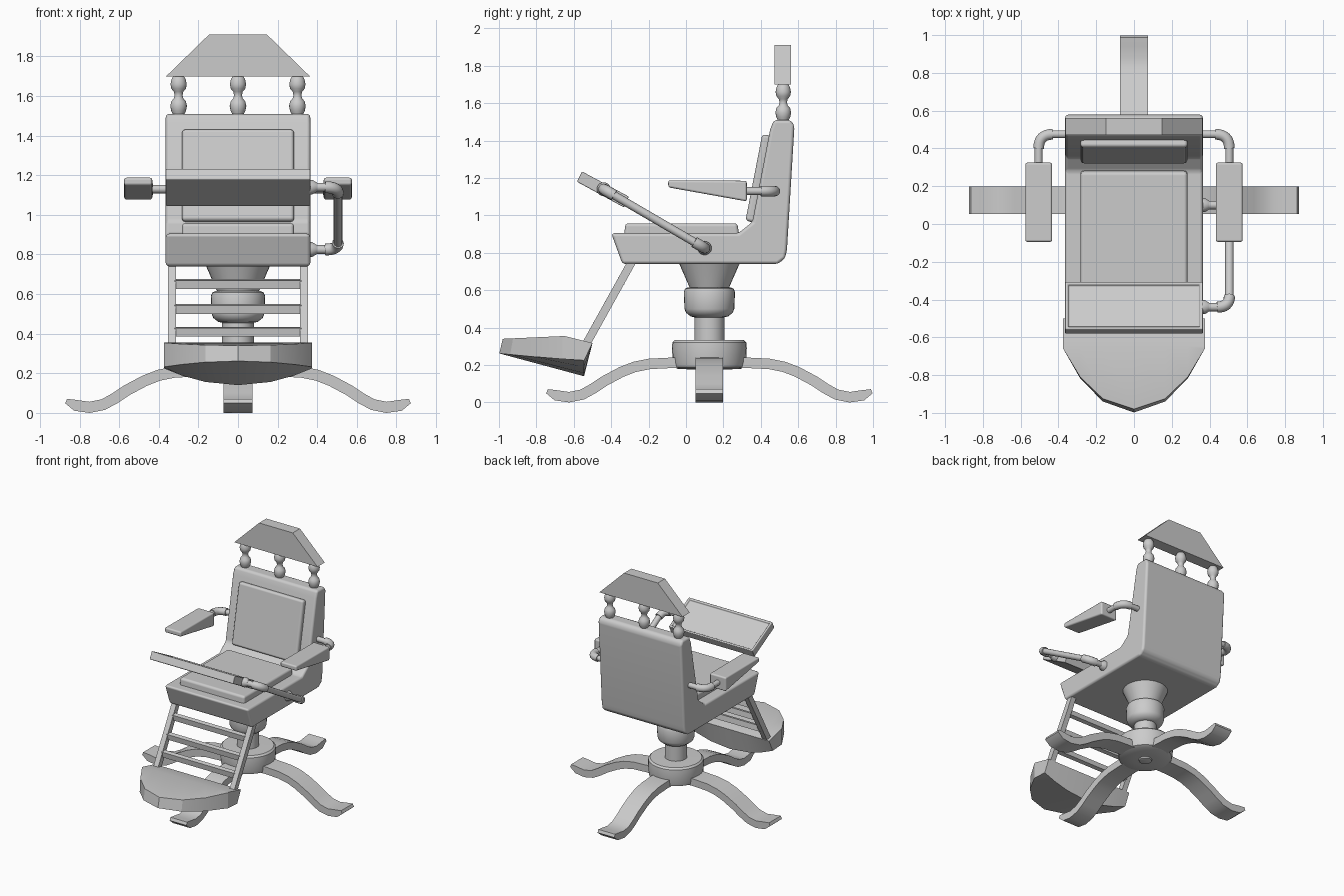
import bpy, bmesh, math
from mathutils import Vector

if "Cube" in bpy.data.objects:
    bpy.data.objects.remove(bpy.data.objects["Cube"])

CY = 0.125  # y of the pedestal axis


def finish(name, bm, bevel=0, angle=35, segments=3):
    bmesh.ops.recalc_face_normals(bm, faces=bm.faces)
    me = bpy.data.meshes.new(name)
    bm.to_mesh(me)
    bm.free()
    me.shade_smooth()
    me.set_sharp_from_angle(angle=math.radians(angle))
    ob = bpy.data.objects.new(name, me)
    bpy.context.collection.objects.link(ob)
    if bevel:
        m = ob.modifiers.new("bevel", 'BEVEL')
        m.width, m.segments = bevel, segments
        m.limit_method, m.angle_limit = 'ANGLE', math.radians(25)
        m.harden_normals = True
    return ob


def loft(rings):
    """Closed rings of equal size joined into a capped solid."""
    bm = bmesh.new()
    vs = [[bm.verts.new(p) for p in r] for r in rings]
    n = len(vs[0])
    for a, b in zip(vs, vs[1:]):
        for i in range(n):
            j = (i + 1) % n
            bm.faces.new((a[i], a[j], b[j], b[i]))
    bm.faces.new(vs[0])
    bm.faces.new(vs[-1])
    return bm


def prism(x0, x1, yz):
    return loft([[(x, y, z) for y, z in yz] for x in (x0, x1)])


def lathe(name, x, y, prof, n=32, angle=35):
    rings = [[(x + r * math.cos(2 * math.pi * i / n), y + r * math.sin(2 * math.pi * i / n), z)
              for i in range(n)] for r, z in prof]
    return finish(name, loft(rings), angle=angle)


def tube(name, pts, r):
    cu = bpy.data.curves.new(name, 'CURVE')
    cu.dimensions = '3D'
    cu.bevel_depth, cu.bevel_resolution, cu.use_fill_caps = r, 4, True
    sp = cu.splines.new('POLY')
    sp.points.add(len(pts) - 1)
    for p, c in zip(sp.points, pts):
        p.co = (*c, 1)
    sp.use_smooth = True
    ob = bpy.data.objects.new(name, cu)
    bpy.context.collection.objects.link(ob)


def elbow_pipe(name, pts, r, bend=0.06):
    """Straight pipes with thicker rounded elbows at the inner points."""
    pts = [Vector(p) for p in pts]
    for i, (a, b) in enumerate(zip(pts, pts[1:])):
        d = (b - a).normalized()
        s = a + d * bend * 0.8 if i else a
        e = b - d * bend * 0.8 if i < len(pts) - 2 else b
        tube(f"{name}_pipe_{i}", [s, e], r)
    for i, (a, b, c) in enumerate(zip(pts, pts[1:], pts[2:])):
        p, q = b + (a - b).normalized() * bend, b + (c - b).normalized() * bend
        arc = [p.lerp(b, t / 8).lerp(b.lerp(q, t / 8), t / 8) for t in range(9)]
        tube(f"{name}_elbow_{i}", arc, r * 1.35)


# Four curved feet
path = [(0, .205), (.2, .212), (.32, .206), (.4, .19), (.47, .163), (.56, .115),
        (.62, .075), (.68, .042), (.75, .028), (.82, .038), (.868, .06)]
for k in range(4):
    a = k * math.pi / 2
    u, v = Vector((math.cos(a), math.sin(a), 0)), Vector((-math.sin(a), math.cos(a), 0))
    rings = []
    for i, (r, z) in enumerate(path):
        p0, p1 = path[max(i - 1, 0)], path[min(i + 1, len(path) - 1)]
        t = Vector((p1[0] - p0[0], p1[1] - p0[1])).normalized()
        h = .028 if i < len(path) - 1 else .012
        rings.append([Vector((0, CY, 0)) + u * (r - t.y * s * h) + v * (w * .073)
                      + Vector((0, 0, z + t.x * s * h))
                      for s, w in ((1, 1), (1, -1), (-1, -1), (-1, 1))])
    finish(f"base_leg_{k}", loft(rings))

# Pedestal
lathe("base_cap", 0, CY, [(.03, .16), (.045, .165), (.05, .185)])
lathe("base_hub", 0, CY, [(.08, .175), (.17, .18), (.19, .19), (.196, .215), (.2, .29), (.198, .32),
                          (.185, .333), (.08, .335)])
lathe("column", 0, CY, [(.08, .3), (.08, .5)])
lathe("collar", 0, CY, [(.08, .455), (.1, .46), (.125, .48), (.133, .5), (.137, .59), (.13, .608),
                        (.115, .615), (.08, .615)])
lathe("seat_mount", 0, CY, [(.1, .6), (.108, .62), (.165, .75)])

# Seat and back shell
shell = [(-.40, .905), (-.34, .74), (.49, .74), (.53, .77), (.54, .82), (.58, 1.48), (.56, 1.51),
         (.47, 1.51), (.45, 1.46), (.355, .965), (.28, .905)]
finish("seat_shell", prism(-.365, .365, shell), .018)

# Cushions
finish("seat_cushion", prism(-.283, .283, [(-.33, .89), (-.325, .958), (.275, .958), (.285, .89)]), .018)
finish("back_cushion", prism(-.283, .283, [(.318, .972), (.408, 1.435), (.455, 1.425), (.365, .96)]), .018)

# Headrest on turned posts
for i, x in enumerate((-.3, 0, .3)):
    lathe(f"headrest_post_{i}", x, .52,
          [(.025, 1.5), (.037, 1.525), (.042, 1.55), (.037, 1.573), (.024, 1.588), (.02, 1.605),
           (.024, 1.622), (.037, 1.638), (.041, 1.66), (.036, 1.685), (.024, 1.705)], 20, 60)
finish("headrest", loft([[(-.363, y, 1.7), (.363, y, 1.7), (.147, y, 1.91), (-.147, y, 1.91)]
                         for y in (.472, .562)]))

# Armrests with bent supports
for s, side in ((-1, "left"), (1, "right")):
    finish(f"armrest_{side}", prism(s * .433, s * .575, [(-.095, 1.15), (-.095, 1.188), (.325, 1.185),
                                                         (.325, 1.075)]), .012)
    elbow_pipe(f"armrest_{side}", [(s * .505, .3, 1.13), (s * .505, .475, 1.13), (s * .35, .475, 1.13)],
               .021, .075)

# Tray with a recessed top
bm = prism(-.365, .365, [(-.556, 1.235), (-.583, 1.18), (-.332, 1.043), (-.305, 1.10)])
bmesh.ops.recalc_face_normals(bm, faces=bm.faces)
top = max(bm.faces, key=lambda f: f.normal.z)
bmesh.ops.inset_individual(bm, faces=[top], thickness=.022)
bmesh.ops.inset_individual(bm, faces=[top], thickness=.006, depth=-.015)
finish("tray", bm, .006, segments=2)

# Tray support arm and its flanges
elbow_pipe("tray_arm", [(.35, -.44, 1.14), (.505, -.44, 1.14), (.505, .1, .825), (.35, .1, .825)], .022, .065)
for n, y, z in (("upper", -.44, 1.14), ("lower", .1, .825)):
    finish(f"tray_arm_flange_{n}", loft([[(x, y + r * math.cos(t * math.pi / 10),
                                           z + r * math.sin(t * math.pi / 10)) for t in range(20)]
                                         for x, r in ((.36, .037), (.375, .037), (.4, .022))]))

# Footrest ladder
for s, side in ((-1, "left"), (1, "right")):
    finish(f"footrest_rail_{side}", prism(s * .312, s * .353, [(-.31, .76), (-.26, .76), (-.51, .31),
                                                               (-.56, .31)]))
for i, z in enumerate((.65, .525, .41)):
    y = -.285 - (.76 - z) * .555
    finish(f"footrest_rung_{i}", prism(-.32, .32, [(y - .018, z + .018), (y + .012, z + .025),
                                                   (y + .018, z - .018), (y - .012, z - .025)]))

# Foot plate with rounded front and bowed underside
half = [(.375, -.66), (.285, -.81), (.165, -.925), (0, -.98)]
cols = [(-x, y) for x, y in half] + half[-2::-1]
rings = []
for x, yf in cols:
    k = (x / .375) ** 2
    rings.append([(x, -.5, .318), (x, -.65, .355), (x, yf, .355 + (yf + .65) * .045),
                  (x, yf - .018 * (1 - k), .262 - .03 * k), (x, -.545, .14 + .085 * k)])
finish("foot_plate", loft(rings), angle=20)
